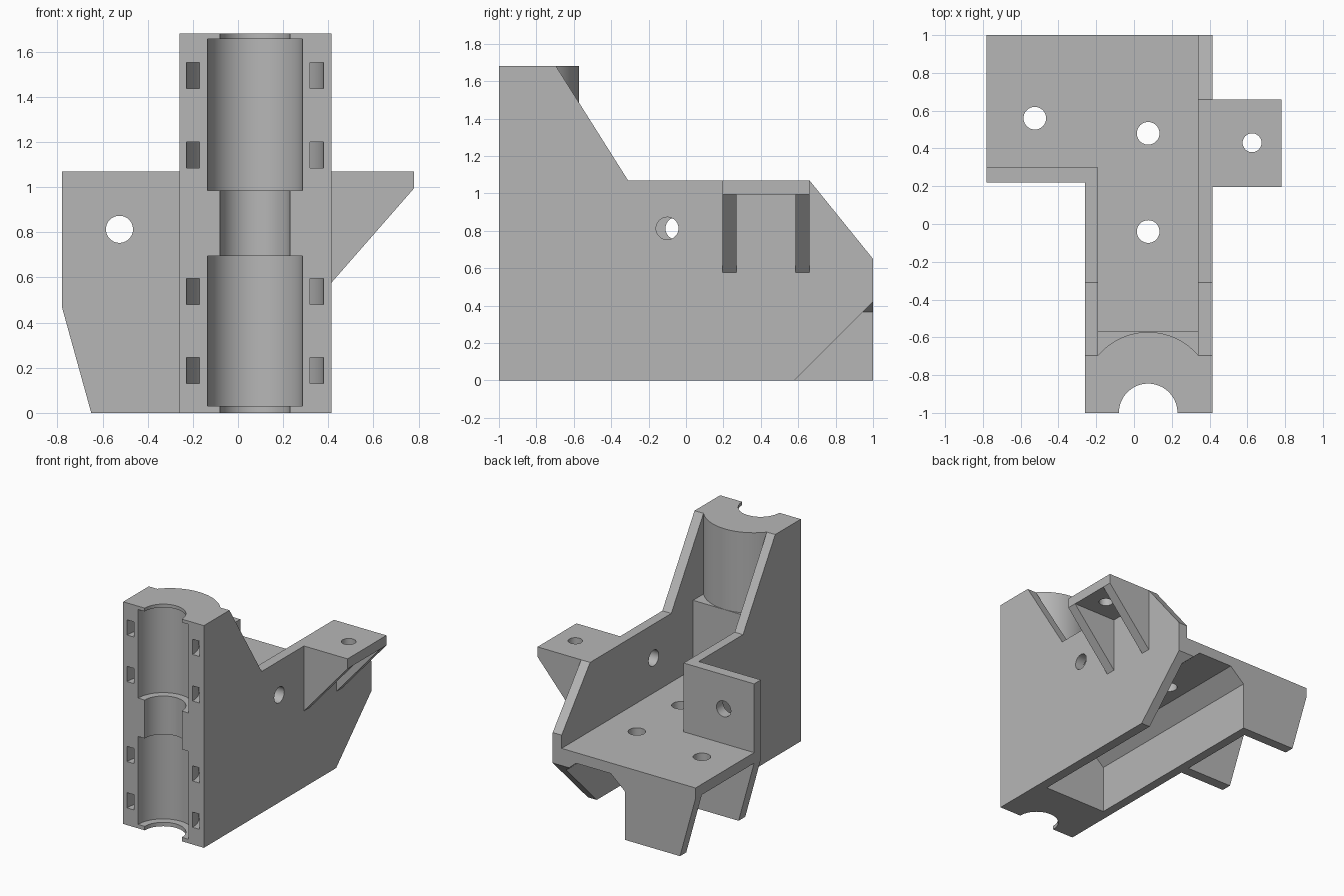
import bpy, bmesh
from math import sin, cos, pi, radians
from mathutils import Vector

if "Cube" in bpy.data.objects:
    bpy.data.objects.remove(bpy.data.objects["Cube"])

# One plain grey for the whole bracket
grey = bpy.data.materials.new("plain grey")
grey.use_nodes = True
colour = (0.47, 0.47, 0.47, 1)
grey.diffuse_color = colour
grey.node_tree.nodes["Principled BSDF"].inputs["Base Color"].default_value = colour


def prism(name, axis, lo, hi, points):
    """Extrude a 2D outline along an axis; points use the other two axes in order."""
    place = {"x": lambda a, b, t: (t, a, b),
             "y": lambda a, b, t: (a, t, b),
             "z": lambda a, b, t: (a, b, t)}[axis]
    bm = bmesh.new()
    face = bm.faces.new([bm.verts.new(place(a, b, lo)) for a, b in points])
    moved = bmesh.ops.extrude_face_region(bm, geom=[face])["geom"]
    shift = Vector(place(0, 0, hi - lo))
    bmesh.ops.translate(bm, vec=shift, verts=[v for v in moved if isinstance(v, bmesh.types.BMVert)])
    bmesh.ops.recalc_face_normals(bm, faces=bm.faces)
    mesh = bpy.data.meshes.new(name)
    bm.to_mesh(mesh)
    bm.free()
    mesh.materials.append(grey)
    obj = bpy.data.objects.new(name, mesh)
    bpy.context.collection.objects.link(obj)
    return obj


def arc(a, b, r, start=0, end=360, steps=64):
    n = steps if end - start == 360 else steps + 1
    angles = [radians(start + (end - start) * i / steps) for i in range(n)]
    return [(a + r * cos(t), b + r * sin(t)) for t in angles]


def rect(a0, a1, b0, b1):
    return [(a0, b0), (a1, b0), (a1, b1), (a0, b1)]


def combine(target, other, operation):
    """Apply a boolean and drop the helper."""
    other.hide_render = True
    mod = target.modifiers.new("combine", "BOOLEAN")
    mod.operation, mod.solver, mod.object = operation, "EXACT", other
    bpy.context.view_layer.update()
    graph = bpy.context.evaluated_depsgraph_get()
    result = bpy.data.meshes.new_from_object(target.evaluated_get(graph))
    target.modifiers.clear()
    target.data = result
    bpy.data.objects.remove(other)


LEFT, RIGHT = -0.26, 0.415          # outer faces of the side walls
IN_L, IN_R = -0.19, 0.34            # inner faces of the side walls
MID, TOP, SHELF = 0.075, 1.68, 1.07
FLOOR, UNDER = 0.55, 0.47

# Side walls
slope = [(-1, 0), (-1, TOP), (-0.695, TOP), (-0.31, SHELF)]
bracket = prism("bracket", "x", IN_R, RIGHT, slope + [(0.66, SHELF), (1, 0.65), (1, 0)])
parts = [
    prism("wing_side_wall", "x", LEFT, IN_L,
          slope + [(0.30, SHELF), (0.30, 0.5), (1, 0.5), (1, 0)]),
    # Bearing column: lower block, and upper block with a rounded back
    prism("lower_block", "z", 0, SHELF, rect(-0.22, 0.37, -1, -0.57)),
    prism("upper_block", "z", 1.0, TOP,
          [(IN_L - 0.03, -1), (IN_R + 0.03, -1), (IN_R + 0.03, -0.72), (IN_R, -0.72)]
          + arc(MID, -0.919, 0.347, 40.2, 139.8, 32)
          + [(IN_L, -0.72), (IN_L - 0.03, -0.72)]),
    # Floor and wing
    prism("floor", "z", UNDER, FLOOR, rect(-0.22, 0.37, -0.6, 1)),
    prism("wing_floor", "z", UNDER, FLOOR, rect(-0.78, -0.1, 0.22, 1)),
    prism("wing_front_plate", "y", 0.22, 0.30,
          [(-0.78, SHELF), (-0.78, UNDER), (-0.65, 0), (-0.22, 0), (-0.22, SHELF)]),
    prism("wing_back_plate", "y", 0.925, 1,
          [(-0.78, 0.5), (-0.78, UNDER), (-0.65, 0), (-0.22, 0), (-0.22, 0.5)]),
    # Sloped ribs under the floor
    prism("wing_side_rib", "y", -0.6, 1,
          [(-0.22, 0.365), (IN_L, 0.365), (-0.07, UNDER), (-0.07, 0.5), (-0.22, 0.5)]),
    prism("tab_side_rib", "y", -0.6, 1,
          [(0.37, 0.365), (IN_R, 0.365), (0.22, UNDER), (0.22, 0.5), (0.37, 0.5)]),
    # Mounting tab
    prism("tab", "z", 0.995, SHELF, rect(0.38, 0.78, 0.195, 0.66)),
]
for y in (0.195, 0.585):
    parts.append(prism("tab_gusset", "y", y, y + 0.075,
                       [(0.38, 0.578), (RIGHT, 0.578), (0.78, 0.995), (0.78, 1.03), (0.38, 1.03)]))
for part in parts:
    combine(bracket, part, "UNION")

# Bevelled rear lower corner of the tab side
cuts = [prism("corner_cut", "x", 0.1, 0.6, [(0.48, -0.1), (1.1, 0.52), (1.1, -0.1)])]

# Bearing bore and its two wider seats
cuts.append(prism("bore_cut", "z", -0.1, 1.8, arc(MID, -1, 0.155)))
for low, high in ((0.03, 0.695), (0.985, 1.655)):
    cuts.append(prism("seat_cut", "z", low, high, arc(MID, -1, 0.21)))

# Curved strap tunnels around the seats
for z in (0.13, 0.48, 1.085, 1.437):
    cuts.append(prism("strap_cut", "z", z, z + 0.115,
                      arc(MID, -1, 0.303, -10, 190, 48) + arc(MID, -1, 0.245, -10, 190, 48)[::-1]))

# Bolt holes
for x, y, r in ((MID, 0.48, 0.06), (MID, -0.04, 0.06), (-0.525, 0.56, 0.06)):
    cuts.append(prism("floor_hole", "z", 0.4, 0.7, arc(x, y, r, steps=40)))
cuts.append(prism("tab_hole", "z", 0.9, 1.2, arc(0.625, 0.43, 0.05, steps=40)))
cuts.append(prism("plate_hole", "y", 0.1, 0.4, arc(-0.525, 0.813, 0.06, steps=40)))
cuts.append(prism("tab_side_hole", "x", 0.3, 0.5, arc(-0.10, 0.813, 0.06, steps=40)))
cuts.append(prism("wing_side_hole", "x", -0.3, -0.1, arc(-0.05, 0.813, 0.06, steps=40)))
for cut in cuts:
    combine(bracket, cut, "DIFFERENCE")

# Smooth the round surfaces, keep edges sharp
bpy.ops.object.select_all(action="DESELECT")
bracket.select_set(True)
bpy.context.view_layer.objects.active = bracket
bpy.ops.object.shade_smooth_by_angle(angle=radians(30))
